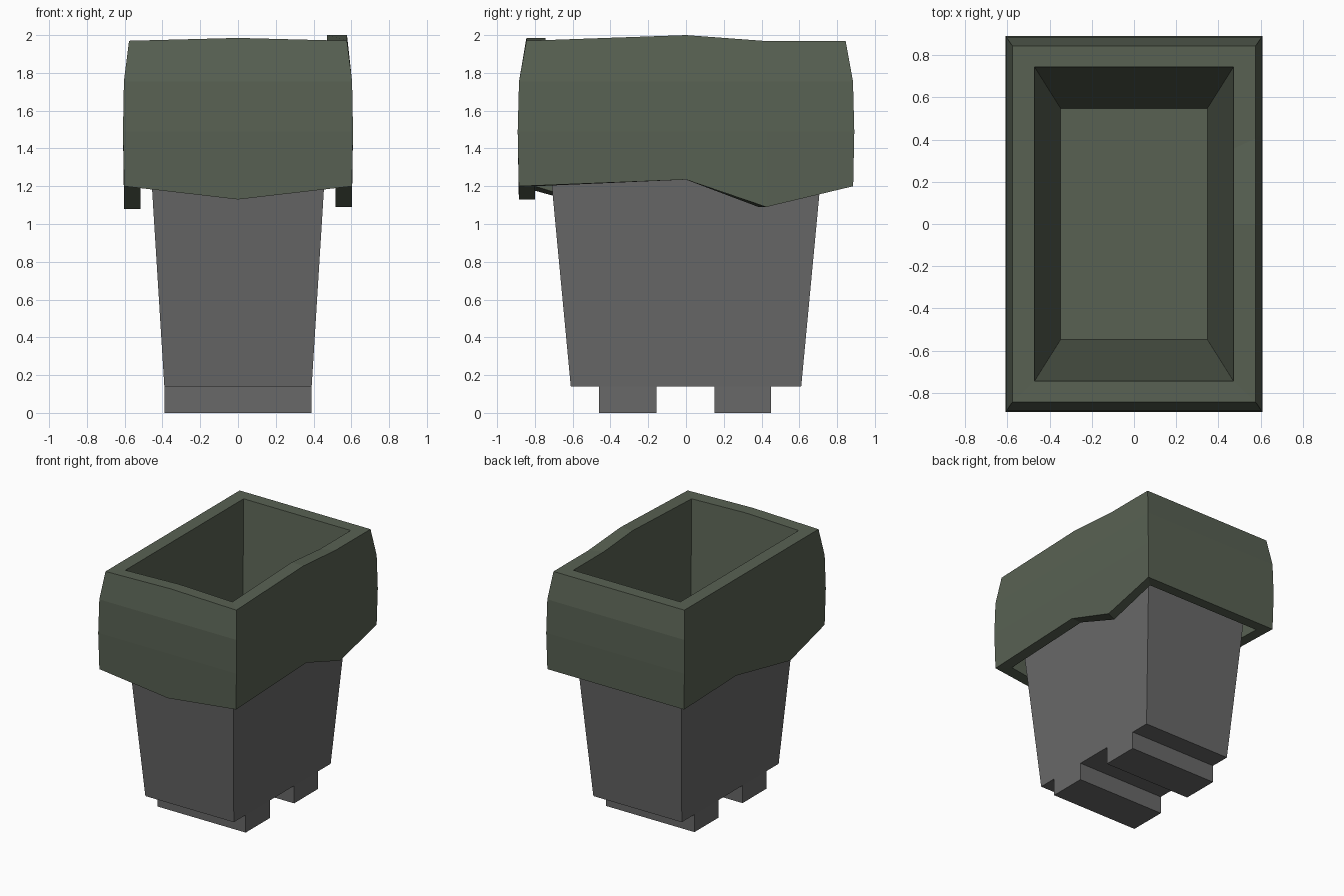
import bpy, bmesh

if "Cube" in bpy.data.objects:
    bpy.data.objects.remove(bpy.data.objects["Cube"])

def material(name, rgb):
    m = bpy.data.materials.new(name)
    m.diffuse_color = (*rgb, 1)
    m.use_nodes = True
    m.node_tree.nodes["Principled BSDF"].inputs["Base Color"].default_value = m.diffuse_color
    return m

green = material("dull green", (0.098, 0.120, 0.086))
grey = material("mid grey", (0.140, 0.140, 0.140))

def finish(bm, name, mat):
    bmesh.ops.recalc_face_normals(bm, faces=bm.faces)
    me = bpy.data.meshes.new(name)
    bm.to_mesh(me)
    bm.free()
    me.materials.append(mat)
    ob = bpy.data.objects.new(name, me)
    bpy.context.collection.objects.link(ob)
    return ob

def loft(bm, rings, cap_end=False):
    loops = [[bm.verts.new(p) for p in r] for r in rings]
    for a, b in zip(loops, loops[1:]):
        n = len(a)
        for i in range(n):
            j = (i + 1) % n
            bm.faces.new((a[i], a[j], b[j], b[i]))
    if cap_end:
        bm.faces.new(loops[-1])

# outline: side fractions in x and y, wavy bottom height, wavy top height
OUTLINE = [
    (-1, -1, 1.20, 1.97), (0, -1, 1.13, 1.985), (1, -1, 1.20, 1.97),
    (1, 0, 1.235, 2.0), (1, 0.48, 1.09, 1.97), (1, 1, 1.20, 1.97),
    (-1, 1, 1.20, 1.97), (-1, 0.26, 1.22, 1.97), (-1, -0.51, 1.08, 1.97)]

def ring(hx, hy, z):
    pick = {"bottom": 2, "top": 3}
    return [(p[0] * hx, p[1] * hy, p[pick[z]] if z in pick else z) for p in OUTLINE]

# wavy collar with rim and the tapered lining down to the floor
bm = bmesh.new()
loft(bm, [
    ring(0.467, 0.725, 1.40),      # ceiling of the gap behind the collar
    ring(0.515, 0.80, 1.40),
    ring(0.515, 0.80, "bottom"),
    ring(0.603, 0.885, "bottom"),
    ring(0.609, 0.891, 1.49),
    ring(0.604, 0.884, 1.755),
    ring(0.577, 0.845, "top"),
    ring(0.472, 0.745, "top"),
    ring(0.348, 0.548, 0.20)], cap_end=True)
finish(bm, "collar_and_lining", green)

# tapered body
def rect(hx, hy, z):
    return [(-hx, -hy, z), (hx, -hy, z), (hx, hy, z), (-hx, hy, z)]

bm = bmesh.new()
loft(bm, [rect(0.469, 0.730, 1.41), rect(0.39, 0.61, 0.14)], cap_end=True)
finish(bm, "body", grey)

# two foot bars across the underside
for name, y0, y1 in (("front_foot", -0.46, -0.155), ("back_foot", 0.15, 0.45)):
    bm = bmesh.new()
    bmesh.ops.create_cube(bm, size=1)
    for v in bm.verts:
        v.co = (v.co.x * 0.78, (y0 + y1) / 2 + v.co.y * (y1 - y0), 0.07 + v.co.z * 0.14)
    finish(bm, name, grey)
